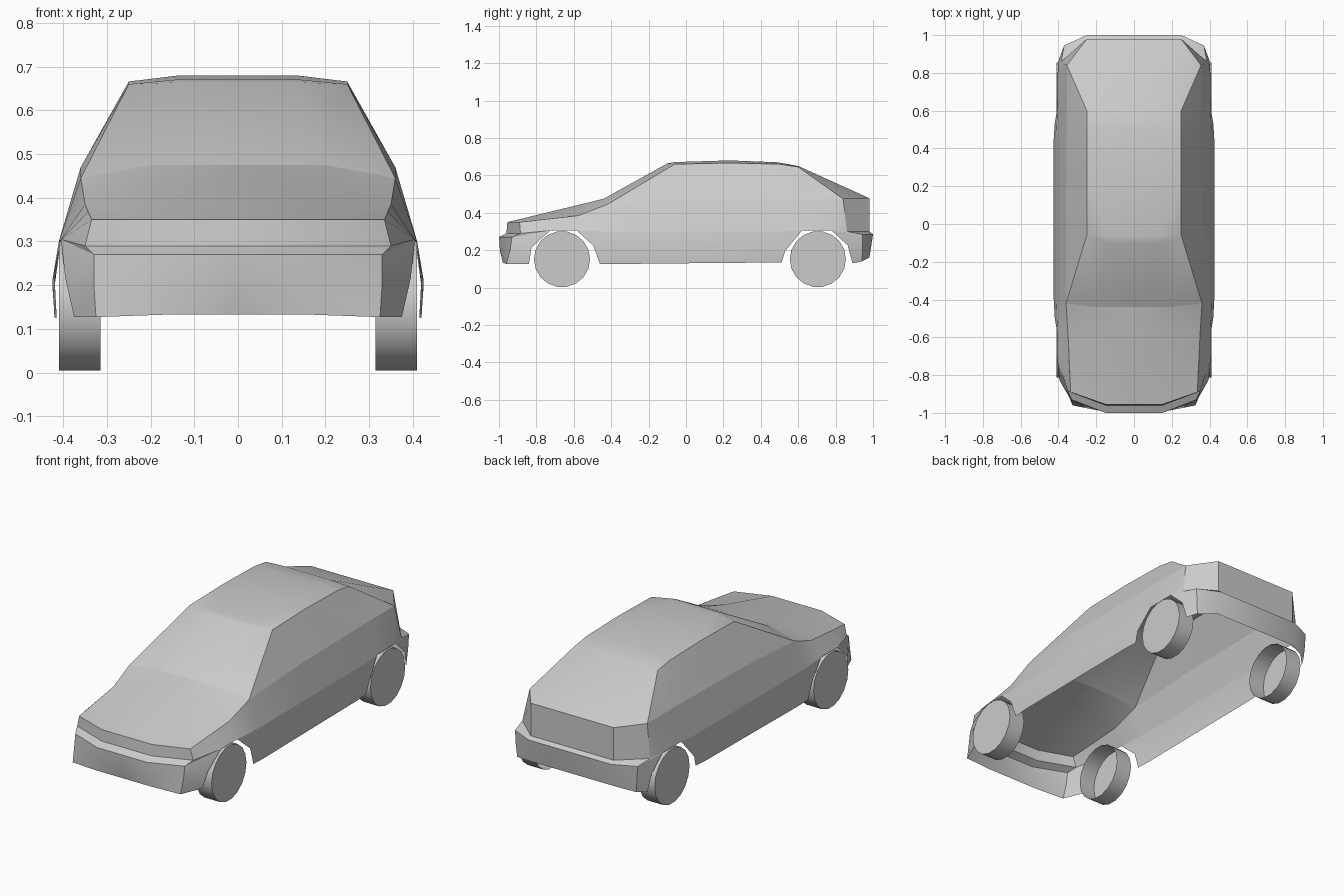
import bpy
import bmesh
from mathutils import Matrix, Vector

cube = bpy.data.objects.get("Cube")
if cube:
    bpy.data.objects.remove(cube, do_unlink=True)

grey = bpy.data.materials.new("light grey")
grey.use_nodes = True
grey.diffuse_color = (0.6, 0.6, 0.6, 1)
shader = next(n for n in grey.node_tree.nodes if n.type == "BSDF_PRINCIPLED")
shader.inputs["Base Color"].default_value = grey.diffuse_color


def finish(name, bm, smooth_angle=0.45):
    """Turn a bmesh into an object mirrored across the car's centre line."""
    mesh = bpy.data.meshes.new(name)
    bm.to_mesh(mesh)
    bm.free()
    mesh.materials.append(grey)
    part = bpy.data.objects.new(name, mesh)
    bpy.context.collection.objects.link(part)
    bpy.ops.object.select_all(action="DESELECT")
    part.select_set(True)
    bpy.context.view_layer.objects.active = part
    bpy.ops.object.shade_smooth_by_angle(angle=smooth_angle)
    mirror = part.modifiers.new("Mirror", "MIRROR")
    mirror.use_axis[0] = True
    return part


def panel(name, *rows):
    """Skin a sheet between rows of points, with its faces turned outwards."""
    bm = bmesh.new()
    grid = [[bm.verts.new(point) for point in row] for row in rows]
    for upper, lower in zip(grid, grid[1:]):
        for i in range(len(upper) - 1):
            bm.faces.new((upper[i], lower[i], lower[i + 1], upper[i + 1]))
    bmesh.ops.remove_doubles(bm, verts=bm.verts, dist=0.0005)
    bm.normal_update()
    for face in bm.faces:
        middle = face.calc_center_median()
        core = Vector((0, max(-0.6, min(0.6, middle.y)), 0.2))
        if face.normal.dot(middle - core) < 0:
            face.normal_flip()
    return finish(name, bm)


def across(width, y, z, corner):
    """Half of a crosswise row: centre, end of the flat part, corner."""
    return [(0, y, z), (width, y, z), corner]


# Edges shared between neighbouring panels
shoulder = [
    (.335, -.89, .35), (.343, -.73, .368), (.35, -.575, .385),
    (.36, -.42, .445), (.36, 0, .47), (.357, .5, .475),
    (.355, .64, .475), (.355, .84, .475),
]
waist = [
    (.35, -.885, .29), (.405, -.725, .305), (.405, -.585, .305),
    (.41, -.42, .3), (.41, 0, .3), (.41, .5, .3),
    (.405, .62, .305), (.405, .78, .305),
]
roof_edge = [
    (.25, -.06, .66), (.25, .23, .666), (.25, .5, .66), (.25, .6, .645),
]
rear_corner = (.385, .86, .3)
front_arch, rear_arch = waist[1], waist[-1]
hood_front = across(.15, -.955, .35, shoulder[0])
windscreen_base = across(.2, -.44, .475, shoulder[3])
tail_top = across(.25, .98, .478, shoulder[-1])
grille_base = across(.15, -.96, .29, waist[0])
tail_base = across(.25, .98, .3, rear_corner)

# Hood, windscreen, roof and sloping rear window
panel("hood", hood_front, across(.17, -.575, .442, shoulder[2]), windscreen_base)
panel(
    "windscreen_and_roof",
    windscreen_base,
    across(.135, -.1, .664, roof_edge[0]),
    across(.135, -.06, .671, roof_edge[0]),
    across(.135, .23, .68, roof_edge[1]),
    across(.135, .49, .67, roof_edge[2]),
    across(.135, .6, .65, roof_edge[3]),
    tail_top,
)

# Upper sides, from windscreen pillar to tail
panel(
    "side_windows",
    [roof_edge[0]] + roof_edge + [shoulder[-1]],
    shoulder[3:7] + [shoulder[6], shoulder[-1]],
)

# Fenders and flanks, wrapping to the rear corner
panel("flank", shoulder + [shoulder[-1]], waist + [rear_corner])

# Doors between the wheel arches, bulging slightly at the sill
panel(
    "lower_door",
    waist[2:7],
    [(.42, -.495, .225), (.425, -.4, .21), (.425, 0, .205),
     (.425, .45, .2), (.42, .53, .195)],
    [(.415, -.46, .125), (.42, -.38, .126), (.42, 0, .13),
     (.42, .45, .134), (.415, .51, .135)],
)

# Nose strip above the front bumper
panel("grille_strip", hood_front, grille_base)

# Front bumper with its ledge and the front edge of the wheel arch
panel(
    "front_bumper",
    grille_base + [front_arch],
    across(.15, -1, .27, (.33, -.93, .27)) + [front_arch],
    across(.15, -.995, .2, (.33, -.94, .205)) + [(.395, -.826, .215)],
    across(.155, -.98, .133, (.325, -.96, .127)) + [(.375, -.84, .127)],
)

# Tailgate and rear bumper
panel("tailgate", tail_top, tail_base)
panel(
    "rear_bumper",
    tail_base + [rear_arch],
    across(.25, 1, .285, (.37, .945, .285)) + [rear_arch],
    across(.25, .99, .22, (.365, .945, .21)) + [(.4, .865, .225)],
    across(.25, .98, .16, (.36, .94, .14)) + [(.39, .89, .13)],
)

# Wheels: drums closed on the outside and open towards the car
for name, y in (("front_wheel", -.663), ("rear_wheel", .705)):
    radius, inner, outer = .15, .315, .41
    bm = bmesh.new()
    place = Matrix.Translation(((inner + outer) / 2, y, radius + .002))
    bmesh.ops.create_cone(
        bm, cap_ends=True, segments=18, radius1=radius, radius2=radius,
        depth=outer - inner, matrix=place @ Matrix.Rotation(1.5708, 4, "Y"),
    )
    open_side = [f for f in bm.faces if f.normal.x < -.9]
    if not open_side:
        bm.normal_update()
        open_side = [f for f in bm.faces if f.normal.x < -.9]
    bmesh.ops.delete(bm, geom=open_side, context="FACES")
    finish(name, bm)
